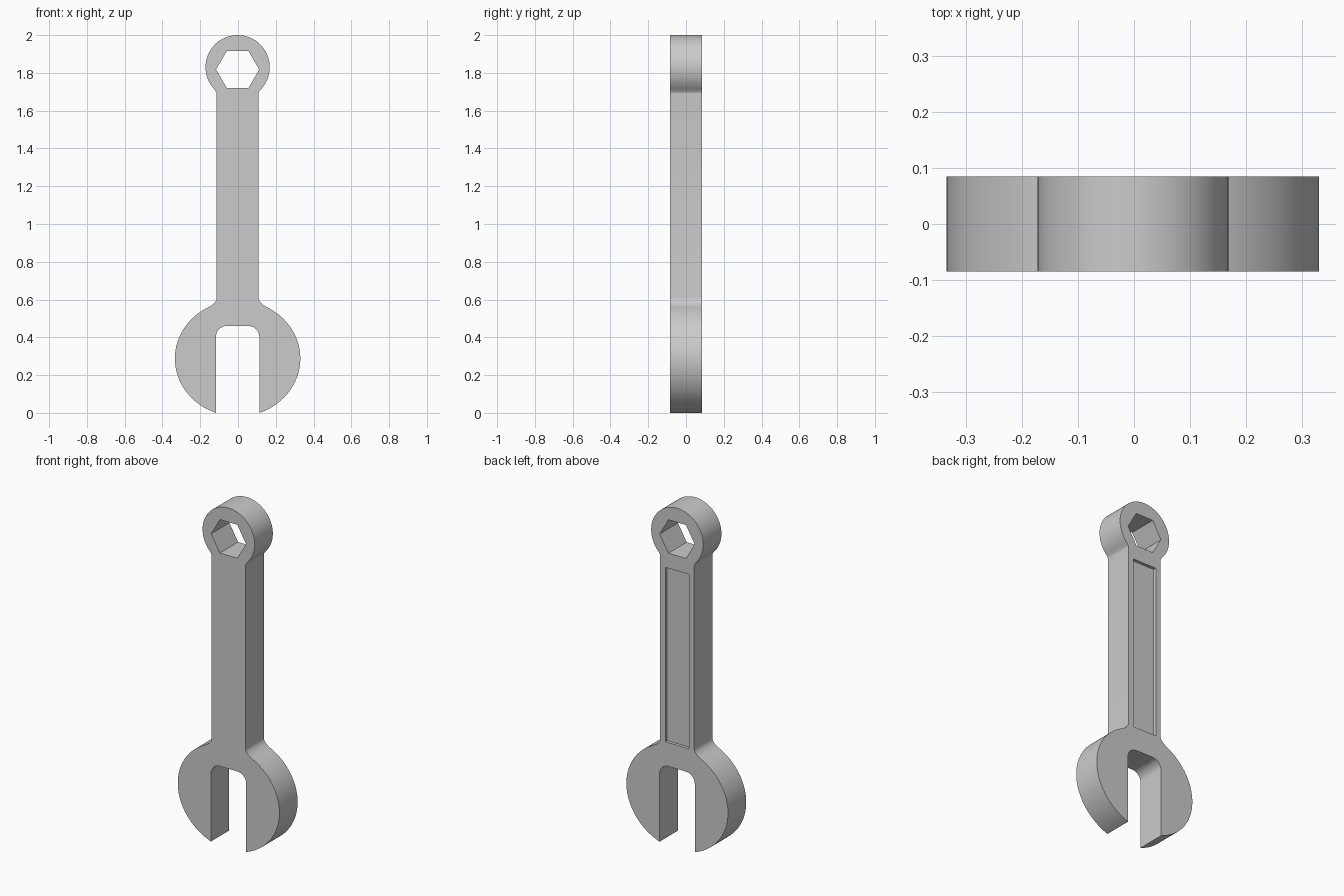
import bpy
import bmesh
from math import cos, sin, radians
from mathutils import Vector

if "Cube" in bpy.data.objects:
    bpy.data.objects.remove(bpy.data.objects["Cube"], do_unlink=True)

HALF = 0.085          # half thickness
AXIS = -0.002         # x of the symmetry axis
HANDLE = 0.111        # half width of the handle
SLOT = 0.115          # half width of the jaw opening

steel = bpy.data.materials.new("steel grey")
steel.use_nodes = True
colour = (0.6, 0.6, 0.6, 1)
steel.diffuse_color = colour
steel.node_tree.nodes["Principled BSDF"].inputs["Base Color"].default_value = colour


def arc(cx, cz, rx, rz, start, end, steps):
    angles = [radians(start + (end - start) * i / steps) for i in range(steps + 1)]
    return [(cx + rx * cos(a), cz + rz * sin(a)) for a in angles]


def fillet(p, corner, q, steps=8):
    p, corner, q = Vector(p), Vector(corner), Vector(q)
    points = []
    for i in range(1, steps):
        t = i / steps
        points.append(tuple(p * (1 - t) ** 2 + corner * 2 * t * (1 - t) + q * t * t))
    return points


def prism(name, outline, y0, y1):
    """Extrude an x-z outline along y."""
    bm = bmesh.new()
    face = bm.faces.new([bm.verts.new((x + AXIS, y0, z)) for x, z in outline])
    grown = bmesh.ops.extrude_face_region(bm, geom=[face])
    moved = [v for v in grown["geom"] if isinstance(v, bmesh.types.BMVert)]
    bmesh.ops.translate(bm, verts=moved, vec=(0, y1 - y0, 0))
    bmesh.ops.recalc_face_normals(bm, faces=bm.faces)
    mesh = bpy.data.meshes.new(name)
    bm.to_mesh(mesh)
    bm.free()
    mesh.materials.append(steel)
    obj = bpy.data.objects.new(name, mesh)
    bpy.context.collection.objects.link(obj)
    return obj


def cut(target, cutter):
    cutter.hide_render = True
    mod = target.modifiers.new("cut", "BOOLEAN")
    mod.operation = "DIFFERENCE"
    mod.solver = "EXACT"
    mod.object = cutter
    bpy.context.view_layer.objects.active = target
    bpy.ops.object.modifier_apply(modifier=mod.name)
    bpy.data.objects.remove(cutter, do_unlink=True)


# Half outline: ring head, neck, handle, open jaw, slot
ring = arc(0, 1.83, 0.17, 0.17, 90, -40, 36)
jaw = arc(0, 0.288, 0.332, 0.307, 61, -69.7, 48)
neck_end, handle_end = (HANDLE, 1.69), (HANDLE, 0.61)
half = ring + fillet(ring[-1], (HANDLE, 1.7), neck_end) + [neck_end, handle_end]
half += fillet(handle_end, (HANDLE, 0.581), jaw[0]) + jaw
half += arc(SLOT - 0.058, 0.402, 0.058, 0.058, 0, 90, 10)
mirrored = [(-x, z) for x, z in reversed(half[1:])]
wrench = prism("wrench_body", half + mirrored, -HALF, HALF)

# Hexagonal socket through the ring
cut(wrench, prism("hex_cutter", arc(0, 1.818, 0.114, 0.114, 0, 300, 5), -0.2, 0.2))

# Shallow rectangular recess on the back of the handle
w, low, high = 0.078, 0.6, 1.63
panel = [(-w, low), (w, low), (w, high), (-w, high)]
cut(wrench, prism("recess_cutter", panel, HALF - 0.018, 0.2))

# Smooth curves, keep sharp edges
bpy.ops.object.select_all(action="DESELECT")
wrench.select_set(True)
bpy.context.view_layer.objects.active = wrench
bpy.ops.object.shade_smooth_by_angle(angle=radians(30))
